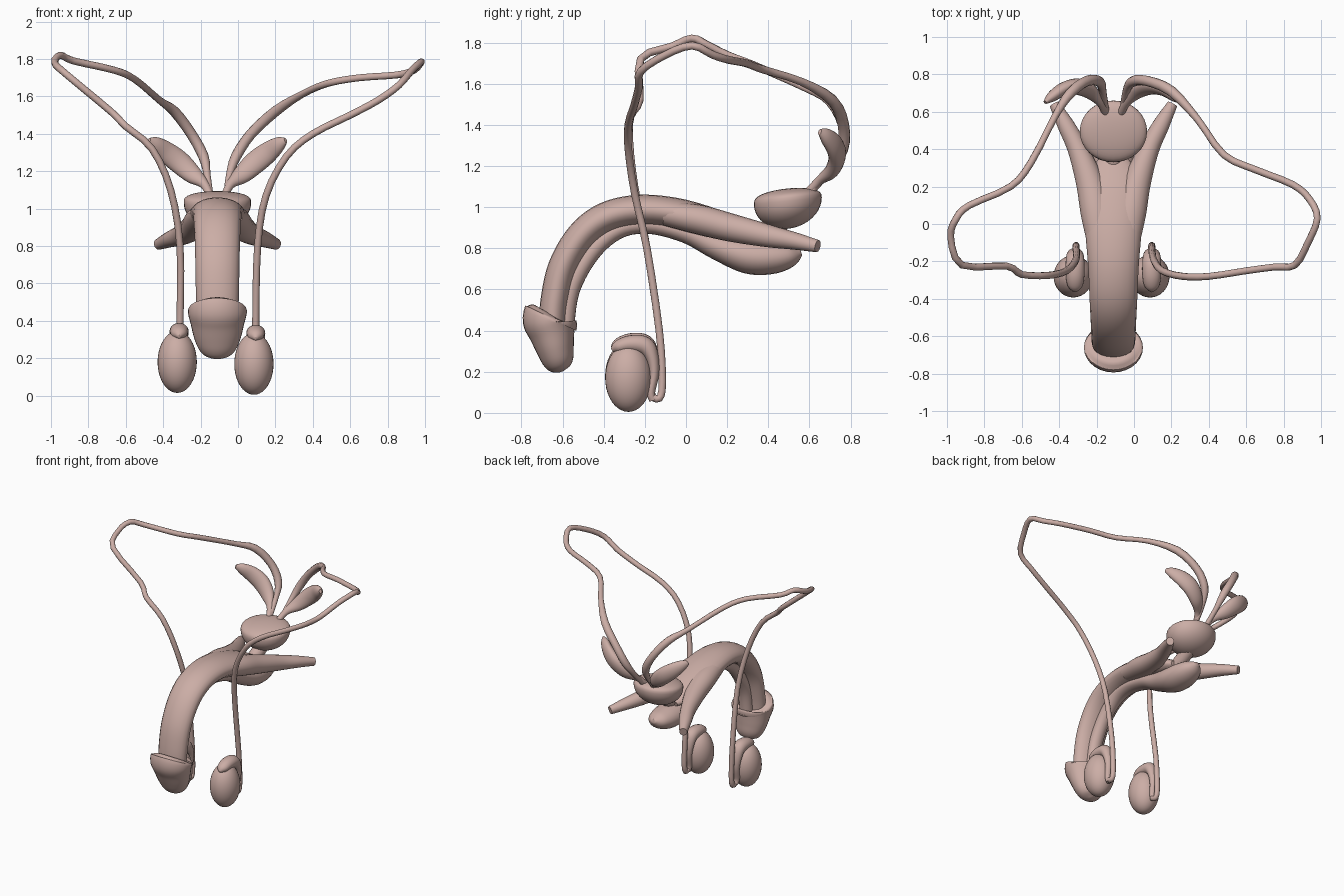
import bpy
import bmesh
import math
from mathutils import Vector

MID = -0.11   # x of the organ's plane of symmetry

if "Cube" in bpy.data.objects:
    bpy.data.objects.remove(bpy.data.objects["Cube"], do_unlink=True)

tissue = bpy.data.materials.new("dusty_pink_tissue")
tissue.use_nodes = True
tissue.diffuse_color = (0.60, 0.42, 0.38, 1)
shader = tissue.node_tree.nodes["Principled BSDF"]
shader.inputs["Base Color"].default_value = tissue.diffuse_color
shader.inputs["Roughness"].default_value = 0.7


def finish(bm, name):
    """Turn a bmesh into a smooth shaded object."""
    bmesh.ops.recalc_face_normals(bm, faces=bm.faces)
    mesh = bpy.data.meshes.new(name)
    bm.to_mesh(mesh)
    bm.free()
    mesh.materials.append(tissue)
    obj = bpy.data.objects.new(name, mesh)
    bpy.context.collection.objects.link(obj)
    bpy.ops.object.select_all(action="DESELECT")
    obj.select_set(True)
    bpy.context.view_layer.objects.active = obj
    bpy.ops.object.shade_smooth_by_angle(angle=math.radians(50))
    return obj


def catmull(a, b, c, d, t):
    return 0.5 * (2 * b + (c - a) * t + (2 * a - 5 * b + 4 * c - d) * t * t
                  + (3 * b - a - 3 * c + d) * t ** 3)


def smooth_rows(rows, steps):
    """Resample rows of numbers along a smooth curve."""
    out = []
    last = len(rows) - 1
    for i in range(last):
        near = [rows[max(i - 1, 0)], rows[i], rows[i + 1], rows[min(i + 2, last)]]
        for s in range(steps):
            out.append([catmull(*vals, s / steps) for vals in zip(*near)])
    out.append(list(rows[-1]))
    return out


def loft(name, rows, side=(1, 0, 0), sides=20, steps=5):
    """Sweep an ellipse along rows of x, y, z, side radius, other radius."""
    rows = smooth_rows(rows, steps)
    points = [Vector(r[:3]) for r in rows]
    side = Vector(side)
    bm = bmesh.new()
    rings = []
    for i, row in enumerate(rows):
        tangent = points[min(i + 1, len(points) - 1)] - points[max(i - 1, 0)]
        tangent.normalize()
        side = (side - tangent * side.dot(tangent)).normalized()
        other = tangent.cross(side)
        ring = []
        for k in range(sides):
            a = math.tau * k / sides
            offset = side * math.cos(a) * max(row[3], 0.003)
            offset += other * math.sin(a) * max(row[4], 0.003)
            ring.append(bm.verts.new(points[i] + offset))
        rings.append(ring)
    for lower, upper in zip(rings, rings[1:]):
        for k in range(sides):
            n = (k + 1) % sides
            bm.faces.new((lower[k], lower[n], upper[n], upper[k]))
    bm.faces.new(rings[0])
    bm.faces.new(rings[-1])
    return finish(bm, name)


def midline(name, rows, **options):
    """Loft a part that lies in the plane of symmetry."""
    return loft(name, [(MID, *r) for r in rows], **options)


def ball(name, center, radii, shape=None):
    bm = bmesh.new()
    bmesh.ops.create_uvsphere(bm, u_segments=32, v_segments=20, radius=1)
    for v in bm.verts:
        if shape:
            shape(v.co)
        v.co = Vector([c + r * p for c, r, p in zip(center, radii, v.co)])
    return finish(bm, name)


# Arched shaft: y, z, half width, half thickness
midline("shaft", [
    (-.65, .4, .11, .065), (-.64, .54, .115, .068), (-.6, .71, .118, .07),
    (-.51, .86, .122, .072), (-.39, .95, .128, .074), (-.23, .985, .135, .075),
    (-.05, .97, .15, .075), (.12, .925, .165, .072), (.25, .88, .15, .06),
    (.36, .85, .07, .03)])

# Tube on the underside, swelling into the bulb
midline("underside_tube_and_bulb", [
    (-.59, .4, .05, .045), (-.56, .6, .05, .045), (-.46, .78, .05, .045),
    (-.33, .89, .055, .045), (-.18, .915, .06, .045), (0, .875, .07, .05),
    (.15, .81, .085, .065), (.3, .762, .11, .085), (.42, .755, .105, .08),
    (.51, .765, .075, .055), (.56, .78, .02, .015)])

# Cap with a tilted rim
midline("cap", [
    (-.65, .475, .10, .09), (-.655, .465, .15, .135), (-.662, .44, .157, .13),
    (-.65, .38, .142, .11), (-.635, .31, .125, .092), (-.62, .25, .1, .075),
    (-.61, .215, .065, .05), (-.605, .2, .01, .01)], sides=28)

# Neck joining the bulb to the gland
midline("neck", [(.2, .84, .05, .05), (.33, .86, .05, .05),
                 (.43, .91, .05, .05), (.5, .98, .06, .06)])


# Gland: a bowl with a flattened, slightly tilted top
def bowl(p):
    if p.z > 0:
        p.z = 0.45 * p.z ** 0.7
        p.x *= 1 + 0.1 * p.z
    p.z += 0.12 * p.y


ball("gland", (MID, .495, 1.03), (.18, .165, .135), bowl)

# Paired parts: wing roots and leaf shaped vesicles
for label, s in (("left", 1), ("right", -1)):
    loft(label + "_root", [
        (MID + s * x, y, z, w, h) for x, y, z, w, h in [
            (.07, -.1, .97, .07, .06), (.09, .06, .94, .085, .072),
            (.125, .22, .9, .075, .068), (.19, .4, .86, .055, .055),
            (.255, .53, .835, .045, .042), (.315, .64, .81, .028, .03)]])
    loft(label + "_vesicle", [
        (MID + s * x, y, z, t, w) for x, y, z, t, w in [
            (.04, .59, 1.07, .02, .02), (.07, .65, 1.13, .022, .025),
            (.13, .71, 1.18, .035, .05), (.2, .735, 1.245, .04, .062),
            (.27, .72, 1.3, .036, .058), (.33, .68, 1.345, .028, .04),
            (.365, .65, 1.365, .01, .015)]], side=(0, 1, 0))

# Hanging ovals, each with a coiled cap running down its back
for label, x, lift in (("left", .085, 0), ("right", -.325, .01)):
    ball(label + "_oval", (x, -.28, .17 + lift), (.105, .113, .165))
    inner = x + .01
    loft(label + "_coil", [
        (inner, y, z + lift, w, h) for y, z, w, h in [
            (-.36, .305, .01, .01), (-.33, .32, .04, .032), (-.27, .335, .05, .042),
            (-.2, .325, .05, .045), (-.165, .27, .045, .033),
            (-.155, .19, .035, .025), (-.17, .1, .025, .02), (-.16, .06, .018, .018)]])


# Long ducts looping from the ovals up and over to the gland
def duct(name, path):
    rows = []
    for i, p in enumerate(path):
        near_end = max(0, i - len(path) + 6)
        r = .019 + (.009 if 0 < near_end < 4 else 0)
        rows.append((*p, r, r))
    loft(name, rows, sides=10, steps=3)


duct("right_duct", [
    (-.31, -.17, .08), (-.31, -.13, .07), (-.31, -.115, .15), (-.31, -.13, .4),
    (-.31, -.19, .8), (-.36, -.25, 1.1), (-.46, -.275, 1.32), (-.6, -.27, 1.44),
    (-.68, -.225, 1.52), (-.92, -.22, 1.72), (-.98, -.07, 1.78),
    (-.95, .03, 1.82), (-.88, .1, 1.79), (-.66, .2, 1.74), (-.55, .33, 1.69),
    (-.42, .58, 1.58), (-.34, .7, 1.52), (-.25, .765, 1.4), (-.185, .76, 1.28),
    (-.165, .7, 1.18), (-.15, .6, 1.07)])
duct("left_duct", [
    (.095, -.17, .08), (.095, -.13, .07), (.095, -.115, .15), (.095, -.13, .4),
    (.105, -.19, .8), (.15, -.25, 1.07), (.26, -.28, 1.28), (.4, -.28, 1.4),
    (.6, -.25, 1.5), (.75, -.23, 1.58), (.86, -.22, 1.66), (.93, -.1, 1.74),
    (.98, .03, 1.785), (.94, .13, 1.74), (.85, .21, 1.715), (.65, .29, 1.7),
    (.48, .37, 1.67), (.34, .56, 1.61), (.2, .71, 1.52), (.07, .765, 1.4),
    (-.01, .76, 1.28), (-.045, .7, 1.18), (-.06, .6, 1.07)])
